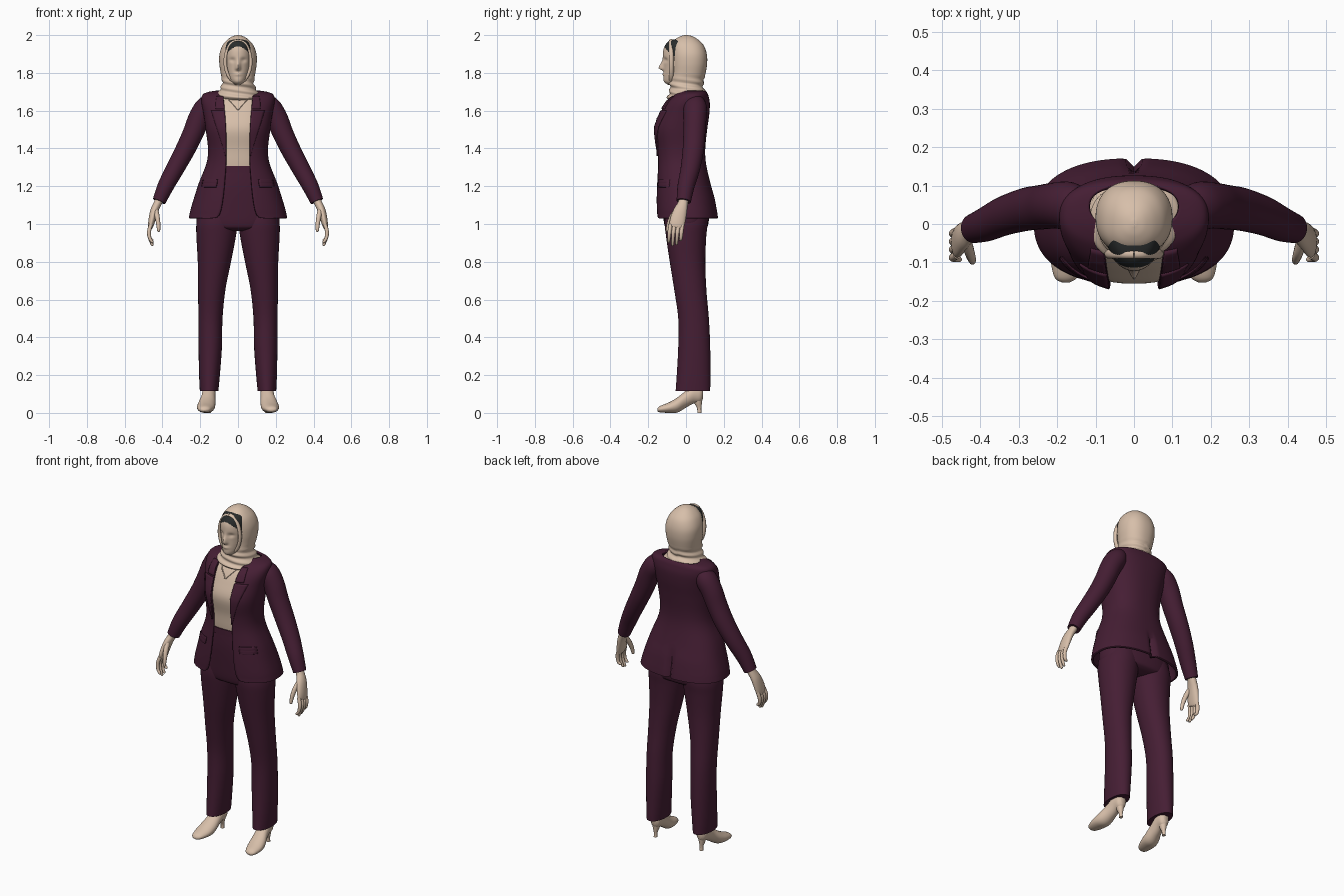
import bpy, bmesh, math
from math import sin, cos, pi, exp, acos
from mathutils import Vector


def material(name, rgb):
    m = bpy.data.materials.new(name)
    m.diffuse_color = (*rgb, 1)
    return m


BEIGE = material("beige", (0.68, 0.52, 0.40))
PLUM = material("plum", (0.060, 0.013, 0.034))
DARK = material("charcoal", (0.022, 0.025, 0.025))


def spline(rows, sub):
    """Catmull-Rom through rows of numbers."""
    out = []
    for i in range(len(rows) - 1):
        a, b, c, d = (rows[max(0, min(len(rows) - 1, i + k))] for k in (-1, 0, 1, 2))
        for s in range(sub):
            t = s / sub
            out.append([0.5 * (2 * q + (r - p) * t + (2 * p - 5 * q + 4 * r - w) * t * t
                               + (3 * q - p - 3 * r + w) * t ** 3) for p, q, r, w in zip(a, b, c, d)])
    return out + [list(rows[-1])]


def skin(name, rings, mat, closed=True, mirror=False, thick=0):
    """Join rings of points into a smooth surface; closed rings get end caps."""
    bm = bmesh.new()
    vs = [[bm.verts.new(p) for p in r] for r in rings]
    n = len(rings[0])
    for a, b in zip(vs, vs[1:]):
        for j in range(n if closed else n - 1):
            k = (j + 1) % n
            bm.faces.new((a[j], a[k], b[k], b[j]))
    if closed:
        bm.faces.new(vs[0])
        bm.faces.new(vs[-1])
    bmesh.ops.recalc_face_normals(bm, faces=bm.faces)
    me = bpy.data.meshes.new(name)
    bm.to_mesh(me)
    bm.free()
    ob = bpy.data.objects.new(name, me)
    bpy.context.collection.objects.link(ob)
    me.materials.append(mat)
    if thick:
        m = ob.modifiers.new("Thickness", 'SOLIDIFY')
        m.thickness, m.offset = thick, 0
    if mirror:
        ob.modifiers.new("Mirror", 'MIRROR')
    bpy.ops.object.select_all(action='DESELECT')
    ob.select_set(True)
    bpy.context.view_layer.objects.active = ob
    bpy.ops.object.shade_smooth_by_angle(angle=math.radians(50))
    return ob


def spow(v, e):
    return math.copysign(abs(v) ** e, v)


def loft(name, rows, mat, p=2.0, n=40, sub=5, fn=None, gap=False, **kw):
    """Stack superellipses. Row: height, centre x, half width, front y, back y, (front gap)."""
    rings = []
    for r in spline(rows, sub):
        z, cx, rx, yf, yb = r[:5]
        t0 = -acos(min(1, (r[5] / rx) ** (p / 2))) if gap else 0
        ring = []
        for j in range(n):
            t = t0 + (pi - 2 * t0) * j / (n - 1) if gap else 2 * pi * j / n
            q = (cx + rx * spow(cos(t), 2 / p), (yf + yb) / 2 + (yb - yf) / 2 * spow(sin(t), 2 / p), z)
            ring.append(fn(*q) if fn else q)
        rings.append(ring)
    return skin(name, rings, mat, closed=not gap, **kw)


def tube(name, pts, mat, n=20, sub=5, **kw):
    """Sweep an ellipse. Point: x, y, z, radius along y, radius across."""
    pts = spline(pts, sub)
    rings = []
    for i, q in enumerate(pts):
        d = (Vector(pts[min(i + 1, len(pts) - 1)][:3]) - Vector(pts[max(i - 1, 0)][:3])).normalized()
        u = (Vector((0, 1, 0)) - d * d.y).normalized()
        v = d.cross(u)
        rings.append([Vector(q[:3]) + u * q[3] * cos(2 * pi * j / n) + v * q[4] * sin(2 * pi * j / n)
                      for j in range(n)])
    return skin(name, rings, mat, **kw)


def front(rows, x, z, p, off):
    """Point on the front of a loft, lifted by off."""
    d = spline(rows, 6)
    r = min(d, key=lambda s: abs(s[0] - z))
    ry = (r[4] - r[3]) / 2
    return (x, (r[3] + r[4]) / 2 - ry * max(0, 1 - (abs(x) / r[2]) ** p) ** (1 / p) - off, z)


def patch(name, rows, edge, p, off, mat, sub=4):
    """Plate lying on a loft's front. Edge row: z, inner x, outer x."""
    rings = [[front(rows, a + (b - a) * k / 6, z, p, off) for k in range(7)]
             for z, a, b in spline(edge, sub)]
    return skin(name, rings, mat, closed=False, mirror=True, thick=0.008)


# Head with sculpted face; undercap is the dark area above an arch
def face(x, y, z):
    if y < -0.03:
        sz = 0.032 if z > 1.825 else 0.011
        y -= 0.027 * exp(-(x / 0.012) ** 2 - ((z - 1.825) / sz) ** 2)
        y += 0.009 * exp(-((abs(x) - 0.03) / 0.016) ** 2 - ((z - 1.868) / 0.012) ** 2)
        y -= 0.006 * exp(-(x / 0.02) ** 2 - ((z - 1.792) / 0.008) ** 2)
    return x, y, z


head = loft("head", [(1.735, 0, .02, -.09, 0), (1.748, 0, .036, -.112, .02), (1.765, 0, .048, -.119, .04),
                     (1.80, 0, .06, -.118, .05), (1.84, 0, .068, -.118, .06), (1.88, 0, .071, -.122, .06),
                     (1.92, 0, .07, -.12, .06), (1.95, 0, .064, -.108, .05), (1.97, 0, .05, -.088, .04),
                     (1.98, 0, .02, -.05, .02)], BEIGE, n=96, sub=8, fn=face)
head.data.materials.append(DARK)
for f in head.data.polygons:
    if f.center.y < 0 and f.center.z > 1.94 - 11 * f.center.x ** 2 and f.center.z > 1.885:
        f.material_index = 1


# Headscarf with wrapped folds around the neck, and its rolled edge
def folds(x, y, z):
    w = max(0, min(1, (1.79 - z) / 0.04)) * 0.05 * sin(z * 170 + 2.2 * math.atan2(x, -y))
    return x * (1 + w), y * (1 + w), z


loft("headscarf", [(1.655, 0, .08, -.09, .09), (1.668, 0, .118, -.098, .112), (1.69, 0, .112, -.09, .108),
                   (1.72, 0, .092, -.085, .092), (1.75, 0, .084, -.088, .092), (1.80, 0, .092, -.08, .104),
                   (1.85, 0, .099, -.08, .112), (1.90, 0, .098, -.08, .11), (1.945, 0, .082, -.078, .094),
                   (1.975, 0, .057, -.06, .066), (1.993, 0, .03, -.032, .036), (2.0, 0, .006, -.006, .01)],
     BEIGE, p=2.25, n=64, sub=6, fn=folds)
tube("headscarf_edge", [(.068 * sin(a), -.078, 1.859 + .111 * cos(a), .012, .009)
                        for a in [2 * pi * k / 24 for k in range(25)]], BEIGE, n=10, sub=2)

# Shirt and necklace
SHIRT = [(1.28, 0, .13, -.13, .07), (1.33, 0, .14, -.135, .08), (1.40, 0, .137, -.14, .08),
         (1.50, 0, .15, -.155, .09), (1.58, 0, .155, -.128, .10), (1.64, 0, .15, -.097, .10),
         (1.685, 0, .10, -.06, .08)]
loft("shirt", SHIRT, BEIGE, p=2.6, n=48)
tube("necklace", [(*front(SHIRT, x, 1.605 + abs(x) * 1.1, 2.6, .003), .003, .003)
                  for x in (-.055, -.035, -.015, 0, .015, .035, .055)], BEIGE, n=6, sub=3)

# Jacket, open at the front with rounded hem corners and a back vent
JACKET = [(1.03, 0, .255, -.153, .165, .14), (1.035, 0, .254, -.153, .164, .112), (1.05, 0, .251, -.153, .162, .098),
          (1.08, 0, .244, -.154, .157, .088), (1.14, 0, .226, -.154, .145, .078), (1.22, 0, .20, -.151, .122, .07),
          (1.32, 0, .161, -.147, .10, .063), (1.40, 0, .153, -.151, .096, .062), (1.50, 0, .165, -.163, .106, .065),
          (1.58, 0, .176, -.138, .117, .07), (1.64, 0, .187, -.105, .12, .074), (1.677, 0, .185, -.065, .113, .078),
          (1.692, 0, .16, -.035, .107, .08), (1.70, 0, .115, -.01, .10, .08)]


def vent(x, y, z):
    if y > 0:
        y -= 0.022 * exp(-(x / 0.012) ** 2) * max(0, min(1, (1.20 - z) / 0.08))
    return x, y, z


loft("jacket", JACKET, PLUM, p=2.4, n=97, fn=vent, gap=True, thick=.012)
patch("lapel", JACKET, [(1.36, .062, .066), (1.45, .062, .092), (1.54, .066, .122), (1.60, .07, .14)],
      2.4, .009, PLUM)
patch("collar", JACKET, [(1.608, .071, .118), (1.64, .074, .117), (1.675, .078, .112)], 2.4, .009, PLUM)
patch("pocket_flap", JACKET, [(1.195, .115, .192), (1.215, .11, .188), (1.235, .108, .182)], 2.4, .009, PLUM)

# Sleeves
tube("sleeve", [(.125, .04, 1.655, .03, .03), (.148, .045, 1.645, .052, .046), (.172, .048, 1.615, .062, .058),
                (.205, .048, 1.56, .06, .058), (.238, .044, 1.48, .058, .055), (.281, .038, 1.39, .056, .052),
                (.335, .022, 1.29, .051, .048), (.383, 0, 1.20, .045, .043), (.418, -.012, 1.12, .038, .035)],
     PLUM, n=32, mirror=True)

# Hands: palm, four fingers and thumb
tube("palm", [(.405, -.01, 1.15, .026, .022), (.425, -.016, 1.11, .027, .021), (.443, -.03, 1.07, .036, .021),
              (.456, -.044, 1.02, .041, .018), (.463, -.05, .985, .037, .013), (.464, -.052, .977, .02, .006)],
     BEIGE, mirror=True)
for i, tip in enumerate((.905, .89, .895, .915)):
    y = -.081 + .021 * i
    tube(f"finger_{i + 1}", [(.46, y, 1.0, .010, .010), (.471, y - .006, .96, .0105, .0105),
                             (.467, y - .009, .925, .009, .009), (.454, y - .011, tip, .007, .007),
                             (.452, y - .011, tip - .005, .002, .002)], BEIGE, n=12, sub=4, mirror=True)
tube("thumb", [(.436, -.045, 1.075, .015, .014), (.428, -.072, 1.04, .015, .013), (.422, -.09, 1.0, .012, .011),
               (.42, -.098, .965, .008, .008), (.42, -.099, .958, .002, .002)], BEIGE, n=12, mirror=True)

# Trousers: hips, waistband and legs
loft("trouser_hips", [(.962, 0, .10, -.06, .06), (.975, 0, .18, -.10, .10), (1.0, 0, .218, -.115, .118),
                      (1.08, 0, .214, -.125, .122), (1.2, 0, .182, -.135, .104), (1.3, 0, .142, -.134, .084)],
     PLUM, p=2.3, n=48)
loft("waistband", [(1.272, 0, .152, -.139, .088), (1.29, 0, .148, -.139, .087), (1.308, 0, .145, -.139, .086)],
     PLUM, p=2.5, n=48)
loft("trouser_leg", [(.115, .153, .049, -.055, .128), (.2, .151, .055, -.049, .129), (.35, .147, .062, -.041, .128),
                     (.5, .146, .064, -.041, .121), (.65, .139, .072, -.062, .108), (.8, .125, .088, -.086, .102),
                     (.93, .116, .104, -.105, .107), (1.0, .112, .108, -.113, .114), (1.06, .105, .10, -.11, .11)],
     PLUM, p=2.1, mirror=True)

# Feet in pointed heeled shoes, lofted from toe to heel
loft("shoe", [(-.152, .178, .010, .010, .022), (-.138, .177, .03, .003, .036), (-.09, .172, .045, 0, .056),
              (-.045, .166, .046, .002, .082), (0, .158, .038, .028, .118), (.04, .154, .035, .05, .15),
              (.075, .152, .030, .055, .15), (.09, .152, .016, .075, .135)],
     BEIGE, n=28, fn=lambda x, y, z: (x, z, y), mirror=True)
loft("shoe_heel", [(0, .152, .010, .06, .082), (.025, .152, .010, .058, .081), (.05, .152, .017, .045, .084),
                   (.08, .152, .024, .035, .088)], BEIGE, n=16, mirror=True)
